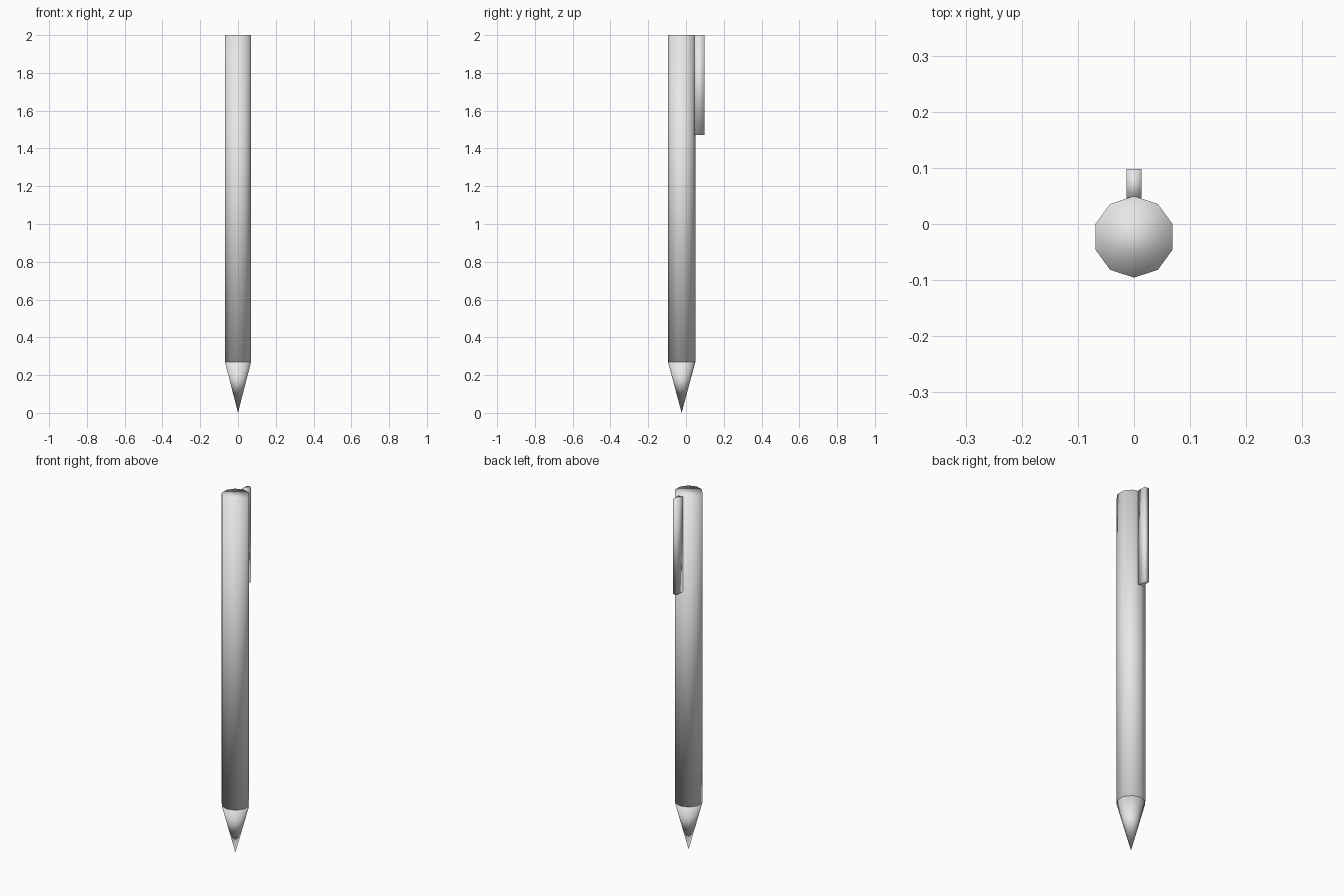
import bpy, math
from mathutils import Matrix

cube = bpy.data.objects.get("Cube")
if cube:
    bpy.data.objects.remove(cube, do_unlink=True)

SIDES = 10
RADIUS = 0.0725
AXIS_Y = -0.023
NIB_TOP = 0.27
TOP = 2.0

# Single flat grey
grey = bpy.data.materials.new("light grey")
grey.use_nodes = True
color = (0.8, 0.8, 0.8, 1)
grey.diffuse_color = color
grey.node_tree.nodes["Principled BSDF"].inputs["Base Color"].default_value = color


def finish(name):
    """Name, colour and softly shade the active part."""
    obj = bpy.context.object
    obj.name = name
    bpy.ops.object.transform_apply(location=True, rotation=True, scale=True)
    obj.data.materials.append(grey)
    obj.data.shade_smooth()
    return obj


def round_part(name, r_low, r_high, z_low, z_high):
    """Ten-sided tapered part with one corner pointing back."""
    bpy.ops.mesh.primitive_cone_add(
        vertices=SIDES, radius1=r_low, radius2=r_high, depth=z_high - z_low,
        location=(0, AXIS_Y, (z_low + z_high) / 2))
    return finish(name)


# Barrel and pointed nib
round_part("barrel", RADIUS, RADIUS, NIB_TOP, TOP)
round_part("nib", 0, RADIUS, 0, NIB_TOP)

# Pocket clip, standing on the rear ridge of the barrel
clip_front, clip_back, clip_low = 0.044, 0.098, 1.47
bpy.ops.mesh.primitive_cube_add(
    size=1, location=(0, (clip_front + clip_back) / 2, (clip_low + TOP) / 2))
bpy.context.object.scale = (0.026, clip_back - clip_front, TOP - clip_low)
finish("clip")
